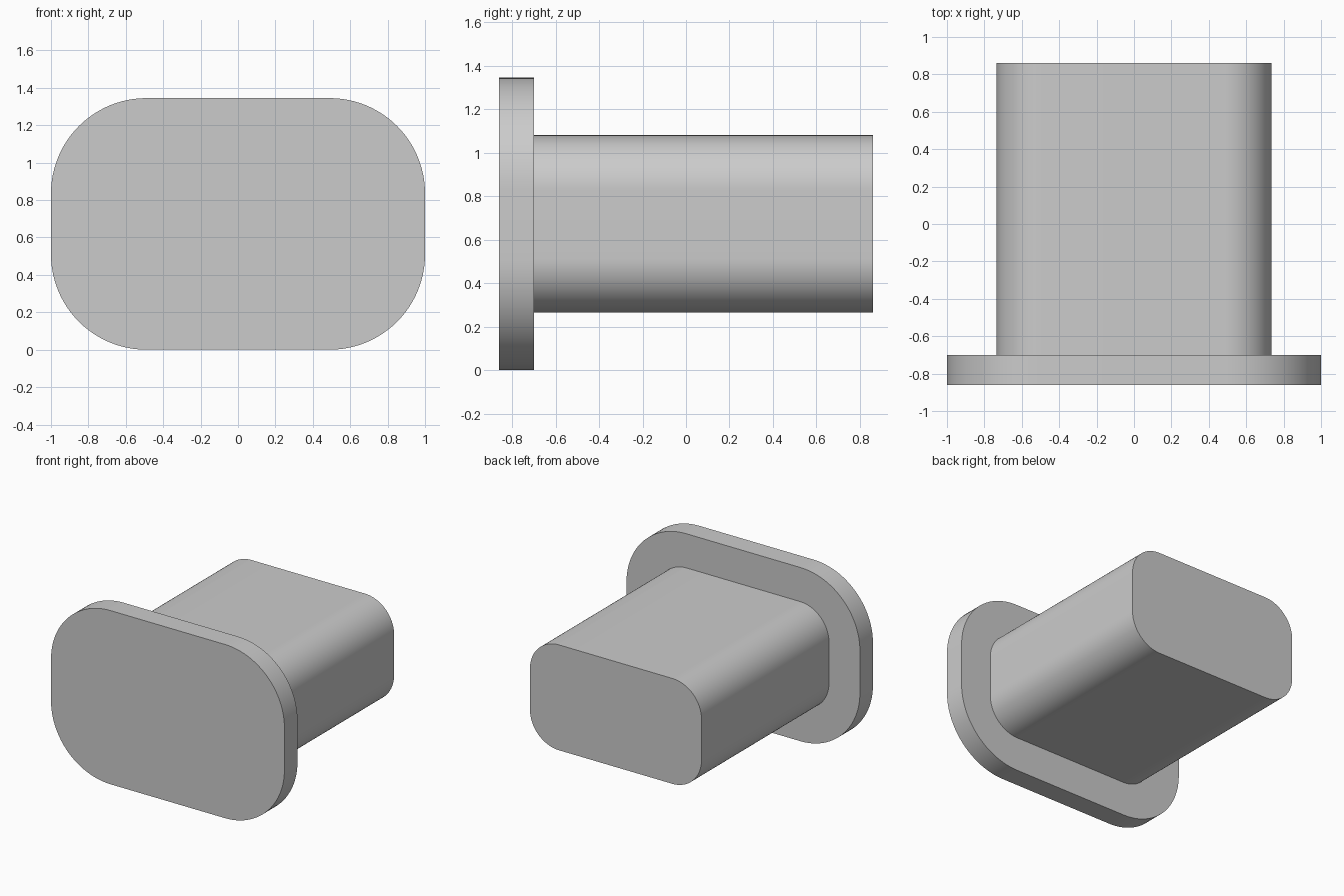
import bpy, bmesh, math

old = bpy.data.objects.get("Cube")
if old:
    bpy.data.objects.remove(old, do_unlink=True)

GREY = (0.6, 0.6, 0.6, 1.0)
mat = bpy.data.materials.new("plain grey")
mat.use_nodes = True
mat.diffuse_color = GREY
mat.node_tree.nodes["Principled BSDF"].inputs["Base Color"].default_value = GREY

MID_Z = 0.6725
STEPS = 24


def rounded_prism(name, half_w, half_h, radius, y0, y1):
    """Rounded rectangle in the xz plane, extruded from y0 to y1."""
    bm = bmesh.new()
    ring = []
    for q, (sx, sz) in enumerate([(1, 1), (-1, 1), (-1, -1), (1, -1)]):
        for i in range(STEPS + 1):
            a = math.pi / 2 * (q + i / STEPS)
            x = sx * (half_w - radius) + radius * math.cos(a)
            z = sz * (half_h - radius) + radius * math.sin(a)
            ring.append(bm.verts.new((x, y0, MID_Z + z)))
    face = bm.faces.new(ring)
    ext = bmesh.ops.extrude_face_region(bm, geom=[face], use_keep_orig=True)
    moved = [g for g in ext["geom"] if isinstance(g, bmesh.types.BMVert)]
    bmesh.ops.translate(bm, verts=moved, vec=(0, y1 - y0, 0))
    bmesh.ops.recalc_face_normals(bm, faces=bm.faces[:])
    mesh = bpy.data.meshes.new(name)
    bm.to_mesh(mesh)
    bm.free()
    mesh.materials.append(mat)
    obj = bpy.data.objects.new(name, mesh)
    bpy.context.collection.objects.link(obj)
    # Smooth round sides, crisp rims
    bpy.ops.object.select_all(action="DESELECT")
    obj.select_set(True)
    bpy.context.view_layer.objects.active = obj
    bpy.ops.object.shade_smooth_by_angle(angle=math.radians(30))
    return obj


# Wide front flange and the narrower plug behind it
rounded_prism("front_flange", 1.0, MID_Z, 0.51, -0.86, -0.70)
rounded_prism("plug_body", 0.735, 0.408, 0.25, -0.70, 0.86)
